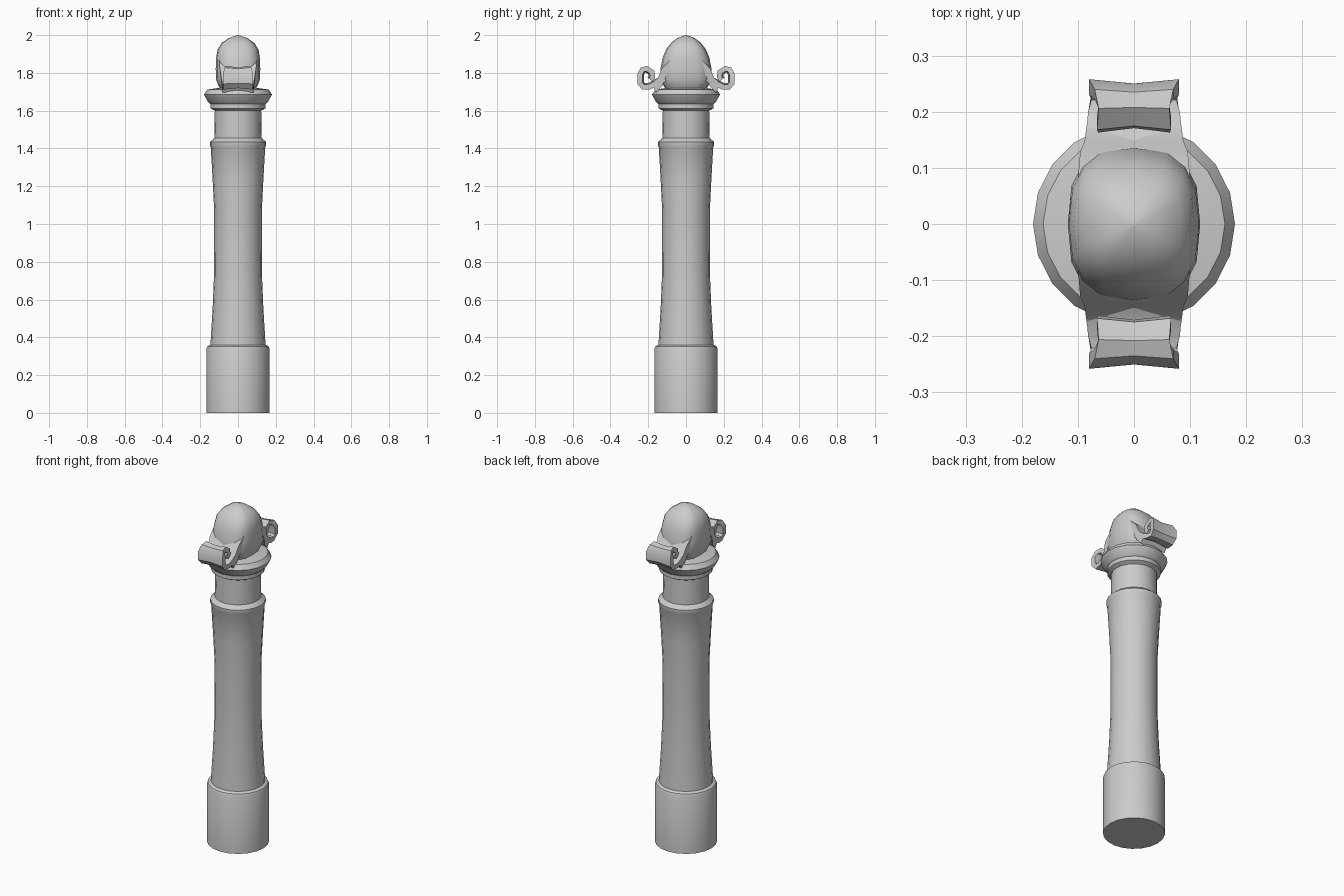
import bpy, bmesh, math

if "Cube" in bpy.data.objects:
    bpy.data.objects.remove(bpy.data.objects["Cube"])

SIDES = 20


def finish(bm, name, angle):
    bmesh.ops.recalc_face_normals(bm, faces=bm.faces[:])
    mesh = bpy.data.meshes.new(name)
    bm.to_mesh(mesh)
    bm.free()
    ob = bpy.data.objects.new(name, mesh)
    bpy.context.collection.objects.link(ob)
    bpy.ops.object.select_all(action='DESELECT')
    ob.select_set(True)
    bpy.context.view_layer.objects.active = ob
    bpy.ops.object.shade_smooth_by_angle(angle=math.radians(angle))
    return ob


def loft(rings, name, angle):
    """Skin a stack of closed rings and cap both ends."""
    bm = bmesh.new()
    loops = [[bm.verts.new(p) for p in ring] for ring in rings]
    n = len(loops[0])
    for a, b in zip(loops, loops[1:]):
        for i in range(n):
            j = (i + 1) % n
            bm.faces.new((a[i], a[j], b[j], b[i]))
    bm.faces.new(loops[0][::-1])
    bm.faces.new(loops[-1])
    return finish(bm, name, angle)


def superellipse(hx, hy, z, power, n):
    ring = []
    for i in range(n):
        t = 2 * math.pi * i / n
        c, s = math.cos(t), math.sin(t)
        ring.append((hx * math.copysign(abs(c) ** (2 / power), c),
                     hy * math.copysign(abs(s) ** (2 / power), s), z))
    return ring


# Turned post: base, waisted shaft, collar, neck and flared capital ring
profile = [(0.167, 0), (0.167, 0.34), (0.162, 0.352), (0.146, 0.36),
           (0.134, 0.56), (0.127, 0.73), (0.126, 1.07), (0.134, 1.23),
           (0.144, 1.405), (0.149, 1.415), (0.149, 1.435), (0.125, 1.455),
           (0.123, 1.60), (0.145, 1.612), (0.145, 1.635), (0.158, 1.645),
           (0.180, 1.685), (0.162, 1.712), (0.09, 1.722)]
loft([superellipse(r, r, z, 2, SIDES) for r, z in profile], "post", 40)

# Domed cap, flat on the sides and rounded front and back
dome = [(0.085, 0.10, 1.70), (0.105, 0.12, 1.735), (0.116, 0.139, 1.765),
        (0.118, 0.135, 1.82), (0.116, 0.124, 1.88), (0.108, 0.105, 1.925),
        (0.085, 0.078, 1.96), (0.048, 0.045, 1.985), (0.004, 0.004, 2.0)]
loft([superellipse(hx, hy, z, 2.8, 16) for hx, hy, z in dome], "dome_cap", 45)

# Curled scrolls, front and back: (y, z, half width) along the outer skin
curl = [(0.09, 1.765, 0.088), (0.14, 1.738, 0.086), (0.19, 1.713, 0.082),
        (0.232, 1.712, 0.076), (0.258, 1.742, 0.080), (0.258, 1.795, 0.080),
        (0.24, 1.828, 0.070), (0.206, 1.837, 0.063), (0.168, 1.812, 0.066),
        (0.163, 1.773, 0.064), (0.178, 1.755, 0.062)]
CY, CZ, THICK, DISH = 0.21, 1.775, 0.028, 0.008
for sign, name in ((-1, "front_scroll"), (1, "back_scroll")):
    rings = []
    for k, (y, z, w) in enumerate(curl):
        # inward normal from neighbouring path points
        a, b = curl[max(k - 1, 0)], curl[min(k + 1, len(curl) - 1)]
        ty, tz = b[0] - a[0], b[1] - a[1]
        length = math.hypot(ty, tz)
        ny, nz = -tz / length, ty / length
        ring = []
        for x, d in ((-w, 0), (0, DISH), (w, 0),
                     (w, THICK), (0, THICK + DISH), (-w, THICK)):
            ring.append((x, sign * (y + ny * d), z + nz * d))
        rings.append(ring)
    loft(rings, name, 30)

# Flared shoulder leading from the dome down into each scroll
for sign, name in ((-1, "front_shoulder"), (1, "back_shoulder")):
    slope = [(0.08, 1.87, 0.10), (0.128, 1.825, 0.096),
             (0.148, 1.775, 0.088), (0.185, 1.742, 0.083)]
    rings = [[(-w, sign * y, z), (w, sign * y, z),
              (w * 0.98, sign * y * 0.85, z - 0.045),
              (-w * 0.98, sign * y * 0.85, z - 0.045)] for y, z, w in slope]
    loft(rings, name, 35)
